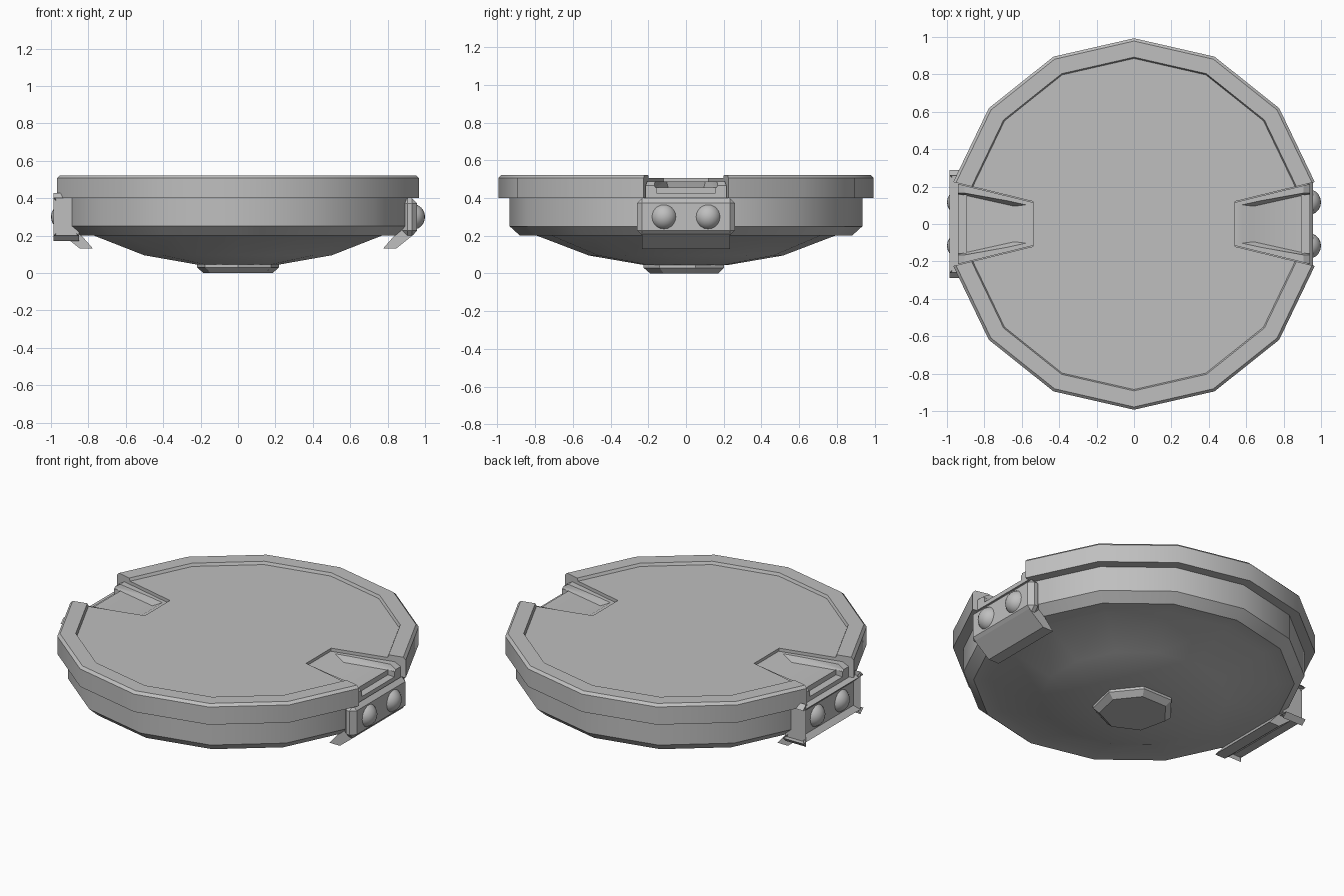
import bpy
import bmesh
from math import sin, cos, pi, radians

default = bpy.data.objects.get("Cube")
if default:
    bpy.data.objects.remove(default, do_unlink=True)

grey = bpy.data.materials.new("plain_grey")
grey.use_nodes = True
grey.diffuse_color = (0.52, 0.52, 0.52, 1)
grey.node_tree.nodes["Principled BSDF"].inputs["Base Color"].default_value = grey.diffuse_color


def finish(name, bm):
    """Turn a bmesh into a named, coloured object."""
    bmesh.ops.recalc_face_normals(bm, faces=bm.faces)
    mesh = bpy.data.meshes.new(name)
    bm.to_mesh(mesh)
    bm.free()
    mesh.materials.append(grey)
    obj = bpy.data.objects.new(name, mesh)
    bpy.context.collection.objects.link(obj)
    return obj


def smooth(obj, angle=30):
    bpy.ops.object.select_all(action="DESELECT")
    obj.select_set(True)
    bpy.context.view_layer.objects.active = obj
    bpy.ops.object.shade_smooth_by_angle(angle=radians(angle))


def lathe(name, profile, sides, start):
    """Faceted turned solid from (radius, height) pairs, capped at both ends."""
    bm = bmesh.new()
    rings = []
    for r, z in profile:
        angles = [start + 2 * pi * i / sides for i in range(sides)]
        rings.append([bm.verts.new((r * cos(a), r * sin(a), z)) for a in angles])
    for low, high in zip(rings, rings[1:]):
        for i in range(sides):
            j = (i + 1) % sides
            bm.faces.new((low[i], low[j], high[j], high[i]))
    bm.faces.new(rings[0])
    bm.faces.new(rings[-1])
    return finish(name, bm)


def hull(name, side, sections):
    """Convex solid from (x, half width, z) points mirrored across y."""
    bm = bmesh.new()
    for x, half, z in sections:
        for y in (-half, half):
            bm.verts.new((side * x, y, z))
    bmesh.ops.convex_hull(bm, input=bm.verts)
    bmesh.ops.dissolve_limit(bm, angle_limit=radians(1), verts=bm.verts, edges=bm.edges)
    return finish(name, bm)


def cut(obj, cutters):
    """Subtract the cutters, then delete them."""
    for cutter in cutters:
        mod = obj.modifiers.new("cut", "BOOLEAN")
        mod.operation = "DIFFERENCE"
        mod.solver = "EXACT"
        mod.object = cutter
        cutter.hide_render = True
    graph = bpy.context.evaluated_depsgraph_get()
    mesh = bpy.data.meshes.new_from_object(obj.evaluated_get(graph))
    obj.modifiers.clear()
    obj.data = mesh
    for cutter in cutters:
        bpy.data.objects.remove(cutter, do_unlink=True)


def notch_width(x):
    return 0.12 + 0.245 * (x - 0.54)


# Lower body with chamfered edge and shallow dome underneath
body = lathe("lower_body", [(0.225, 0.045), (0.515, 0.095), (0.79, 0.2), (0.88, 0.2),
                            (0.935, 0.25), (0.935, 0.402)], 14, pi / 2)
smooth(body)

# Small foot under the dome
foot = lathe("foot", [(0.19, 0), (0.225, 0.03), (0.225, 0.06)], 7, -pi / 2)
smooth(foot)

# Upper rim with a slightly sunken lid and a notch on each side
rim = lathe("rim_and_lid", [(0.993, 0.4), (0.993, 0.507), (0.978, 0.522),
                            (0.892, 0.522), (0.885, 0.505)], 14, pi / 2)
notches = []
for side in (1, -1):
    notches.append(hull("notch_cutter", side, [(x, notch_width(x), z)
                                               for x in (0.54, 1.2) for z in (0.3, 0.7)]))
cut(rim, notches)
smooth(rim)

for side, label in ((1, "left"), (-1, "right")):
    # U-shaped bracket lying in the notch
    outline = [(0.54, 0.4), (0.54, 0.488), (0.905, 0.488), (0.94, 0.465), (0.94, 0.4)]
    bracket = hull(label + "_bracket", side, [(x, notch_width(x) - 0.004, z) for x, z in outline])
    pit = hull("pit_cutter", side, [(0.555, 0.105, 0.5), (0.64, 0.095, 0.455),
                                    (1.0, 0.185, 0.5), (1.0, 0.175, 0.455)])
    step = hull("step_cutter", side, [(x, 0.155, z) for x in (0.895, 1.0) for z in (0.425, 0.6)])
    cut(bracket, [pit, step])
    smooth(bracket)

    # Chamfered clamp block on the outside
    bm = bmesh.new()
    bmesh.ops.create_cube(bm, size=1)
    for v in bm.verts:
        v.co = (side * (0.918 + 0.08 * v.co.x), 0.52 * v.co.y, 0.3 + 0.2 * v.co.z)
    bmesh.ops.bevel(bm, geom=bm.edges[:], offset=0.028, segments=1, affect="EDGES")
    finish(label + "_clamp_block", bm)

    # Slanted lip below the block
    hull(label + "_clamp_lip", side, [(x, 0.232, z) for x, z in
                                      ((0.945, 0.21), (0.88, 0.25), (0.775, 0.13), (0.845, 0.13))])

    # Pair of round studs
    for y, place in ((-0.117, "front"), (0.117, "back")):
        bm = bmesh.new()
        bmesh.ops.create_uvsphere(bm, u_segments=20, v_segments=12, radius=0.07)
        bmesh.ops.translate(bm, verts=bm.verts, vec=(side * 0.93, y, 0.3))
        smooth(finish(label + "_" + place + "_stud", bm), 40)
